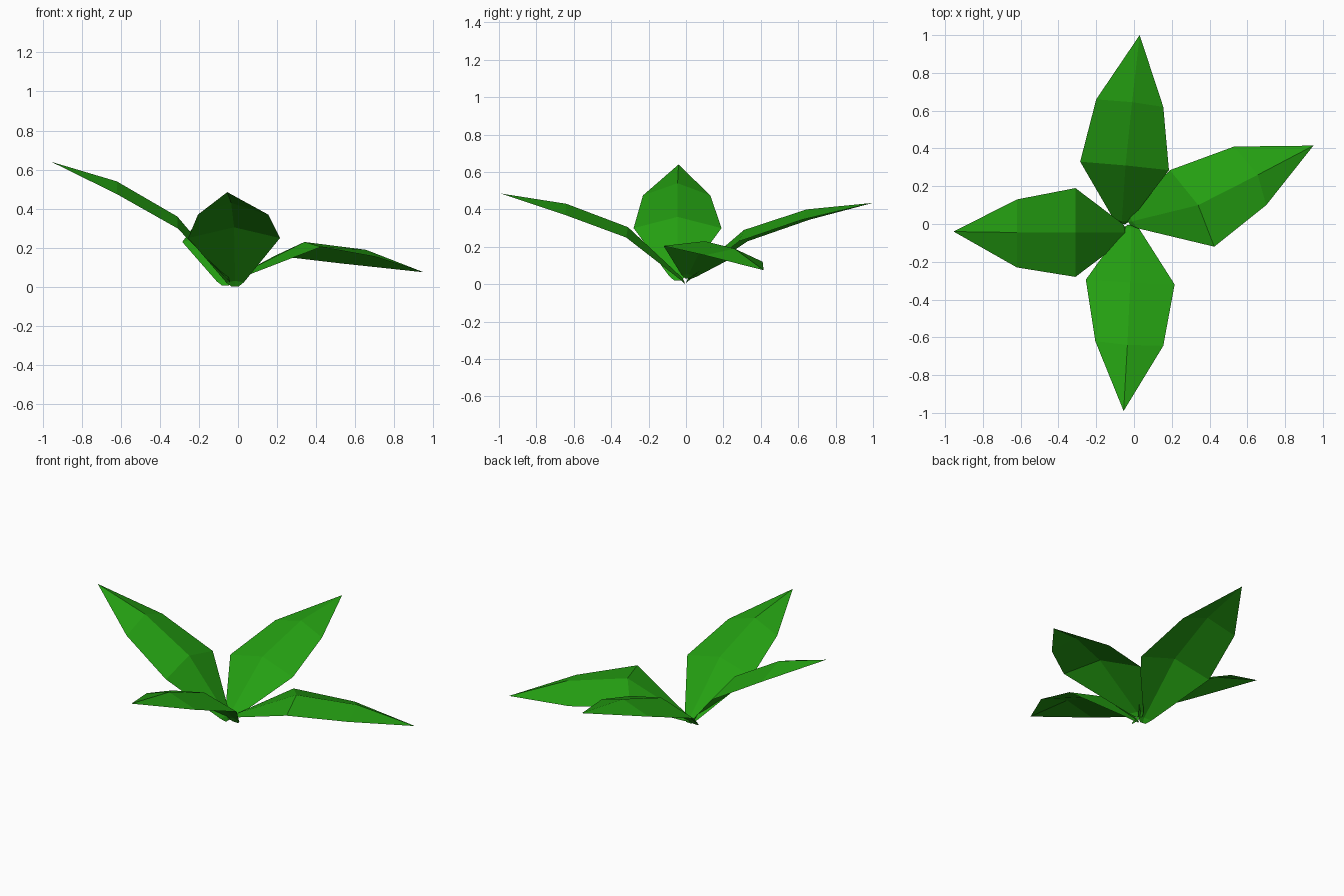
import bpy
import bmesh
from mathutils import Vector

cube = bpy.data.objects.get("Cube")
if cube:
    bpy.data.objects.remove(cube, do_unlink=True)

# Leaf colour
green = bpy.data.materials.new("leaf_green")
green.use_nodes = True
color = (0.018, 0.35, 0.006, 1)
green.diffuse_color = color
bsdf = green.node_tree.nodes["Principled BSDF"]
bsdf.inputs["Base Color"].default_value = color
bsdf.inputs["Roughness"].default_value = 0.8


def leaf(name, stem, rows, tip):
    """Folded blade: stem end, rows of (left edge, ridge, right edge), pointed tip."""
    stem, tip = Vector(stem), Vector(tip)
    rows = [[Vector(p) for p in row] for row in rows]
    # Narrow collar and blunt stem end, aligned with the first wide row
    across = (rows[0][2] - rows[0][0]).normalized()
    out = (rows[0][1] - stem).normalized()
    up = across.cross(out)
    up = up if up.z > 0 else -up
    collar = [stem + out * 0.03 + across * w + up * h
              for w, h in ((-0.045, 0), (0, 0.012), (0.045, 0))]
    end = [stem + across * w for w in (-0.018, 0, 0.018)]

    bm = bmesh.new()
    grid = [[bm.verts.new(p) for p in row] for row in [end, collar] + rows]
    for a, b in zip(grid, grid[1:]):
        for i in range(2):
            bm.faces.new((a[i], a[i + 1], b[i + 1], b[i]))
    point = bm.verts.new(tip)
    for i in range(2):
        bm.faces.new((grid[-1][i], grid[-1][i + 1], point))
    bm.normal_update()
    if sum(f.normal.z for f in bm.faces) < 0:
        bmesh.ops.reverse_faces(bm, faces=bm.faces[:])
    mesh = bpy.data.meshes.new(name)
    bm.to_mesh(mesh)
    bm.free()
    mesh.materials.append(green)
    obj = bpy.data.objects.new(name, mesh)
    bpy.context.collection.objects.link(obj)


# Four blades spreading from the centre
leaf("front_leaf", (-0.015, -0.005, 0.002),
     [[(-0.255, -0.295, 0.25), (-0.02, -0.31, 0.305), (0.215, -0.32, 0.25)],
      [(-0.205, -0.62, 0.37), (-0.035, -0.64, 0.43), (0.155, -0.645, 0.37)]],
     (-0.055, -0.99, 0.485))
leaf("back_leaf", (-0.065, 0.0, 0.008),
     [[(-0.285, 0.33, 0.23), (-0.045, 0.31, 0.29), (0.185, 0.285, 0.23)],
      [(-0.2, 0.66, 0.345), (-0.01, 0.645, 0.4), (0.155, 0.62, 0.345)]],
     (0.03, 1.0, 0.435))
leaf("right_leaf", (-0.04, -0.045, 0.02),
     [[(-0.31, -0.28, 0.3), (-0.31, -0.045, 0.36), (-0.31, 0.19, 0.3)],
      [(-0.62, -0.23, 0.475), (-0.62, -0.045, 0.54), (-0.62, 0.13, 0.475)]],
     (-0.955, -0.04, 0.64))
leaf("left_leaf", (-0.03, 0.01, 0.03),
     [[(0.425, -0.12, 0.205), (0.34, 0.1, 0.23), (0.19, 0.285, 0.16)],
      [(0.7, 0.1, 0.155), (0.655, 0.26, 0.19), (0.53, 0.41, 0.12)]],
     (0.95, 0.415, 0.075))
